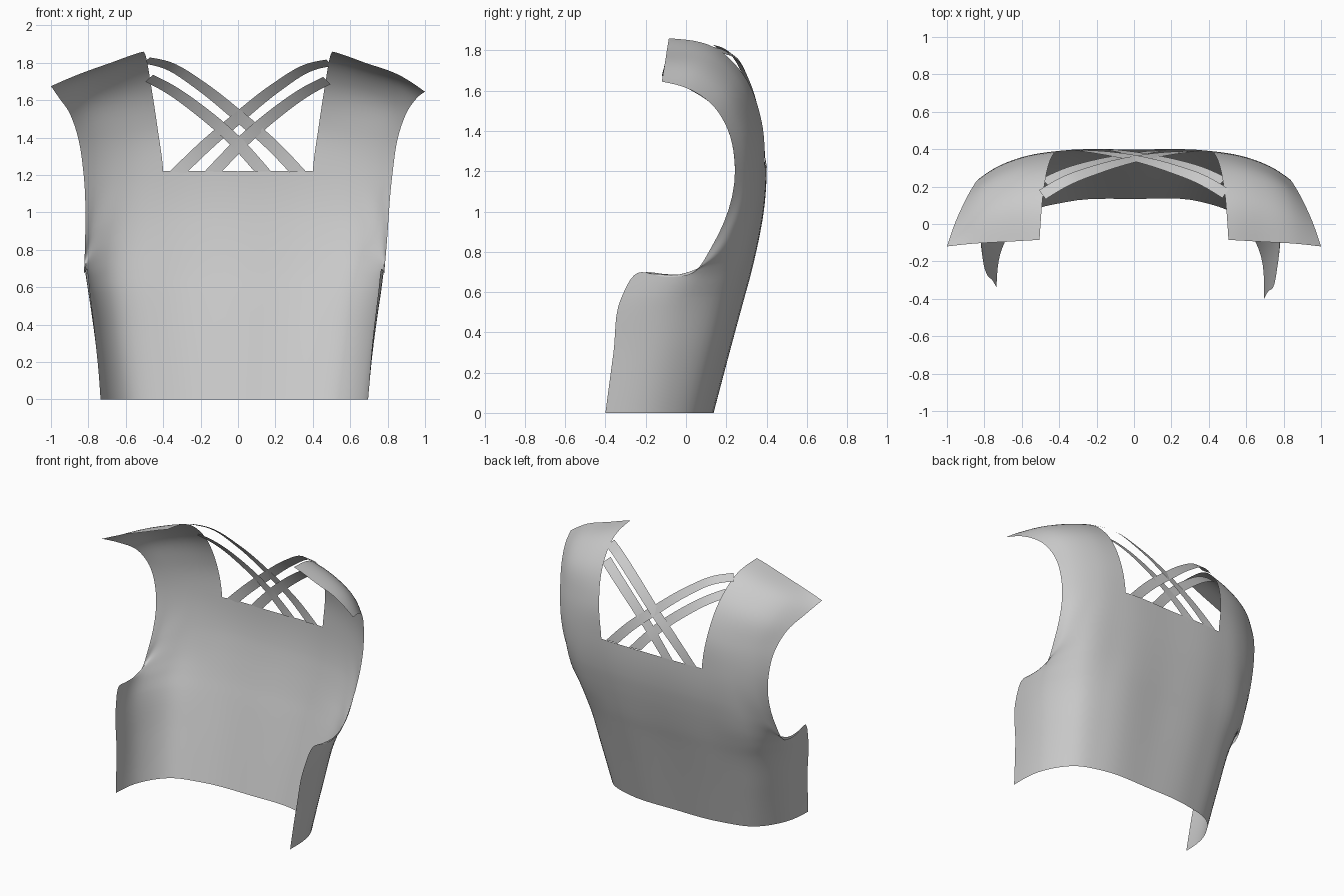
import bpy, bmesh, math
from mathutils import Vector as V

if "Cube" in bpy.data.objects:
    bpy.data.objects.remove(bpy.data.objects["Cube"])

# Cross rows of the right half: neck-side column, two middle columns, armhole/front edge
BODY = [
    [(.36, .118, 0), (.54, .05, 0), (.665, -.13, 0), (.695, -.40, 0)],
    [(.38, .198, .3), (.585, .12, .3), (.705, -.075, .3), (.718, -.36, .3)],
    [(.40, .272, .57), (.62, .19, .57), (.747, -.02, .57), (.75, -.322, .57)],
    [(.40, .304, .68), (.64, .222, .675), (.762, .022, .655), (.765, -.24, .695)],
    [(.40, .33, .78), (.645, .256, .76), (.762, .095, .715), (.782, -.10, .675)],
    [(.40, .353, .88), (.645, .288, .85), (.762, .165, .785), (.783, .025, .69)],
    [(.40, .375, 1.0), (.64, .323, .98), (.763, .232, .915), (.795, .13, .83)],
    [(.40, .391, 1.22), (.60, .357, 1.21), (.75, .295, 1.2), (.825, .243, 1.2)],
]
SHOULDER = [
    [(.43, .375, 1.45), (.60, .342, 1.43), (.75, .28, 1.42), (.855, .21, 1.40)],
    [(.465, .285, 1.68), (.63, .262, 1.645), (.80, .20, 1.59), (.90, .13, 1.53)],
    [(.488, .14, 1.815), (.66, .12, 1.765), (.835, .07, 1.695), (.955, .01, 1.61)],
    [(.505, -.085, 1.86), (.68, -.095, 1.80), (.86, -.105, 1.735), (1.0, -.12, 1.645)],
]
STRAPS = {
    "upper": [(.49, .16, 1.80), (.38, .225, 1.775), (.20, .295, 1.665),
              (0, .35, 1.505), (-.18, .38, 1.35), (-.325, .393, 1.21)],
    "lower": [(.475, .225, 1.705), (.37, .275, 1.65), (.20, .33, 1.53),
              (.02, .37, 1.375), (-.14, .397, 1.21)],
}
NECK_Z = 1.22
N = 6  # subdivisions per spline span


def spline(pts):
    """Smooth curve through unevenly spaced points, N samples per span."""
    p = [V(q) for q in pts]
    h = [(b - a).length for a, b in zip(p, p[1:])]
    d = [(b - a) / k for a, b, k in zip(p, p[1:], h)]
    inner = [(d[i] * h[i + 1] + d[i + 1] * h[i]) / (h[i] + h[i + 1]) for i in range(len(d) - 1)]
    m = [1.5 * d[0] - .5 * inner[0]] + inner + [1.5 * d[-1] - .5 * inner[-1]]
    out = []
    for i, k in enumerate(h):
        for s in range(N):
            t = s / N
            w = t * t * (3 - 2 * t)
            out.append(p[i] * (1 - w) + p[i + 1] * w
                       + m[i] * (k * t * (1 - t) ** 2) - m[i + 1] * (k * t * t * (1 - t)))
    return out + [p[-1]]


def sheet(name, rows, keep=lambda i, j: True):
    """Build a smooth open sheet from a grid of points."""
    bm = bmesh.new()
    g = [[bm.verts.new(p) for p in r] for r in rows]
    for i in range(len(g) - 1):
        for j in range(len(g[0]) - 1):
            if keep(i, j):
                f = bm.faces.new((g[i][j], g[i][j + 1], g[i + 1][j + 1], g[i + 1][j]))
                f.smooth = True
    bmesh.ops.delete(bm, geom=[v for v in bm.verts if not v.link_faces], context='VERTS')
    bmesh.ops.recalc_face_normals(bm, faces=bm.faces)
    me = bpy.data.meshes.new(name)
    bm.to_mesh(me)
    bm.free()
    ob = bpy.data.objects.new(name, me)
    bpy.context.collection.objects.link(ob)


def left(p, edge):
    """Mirror a point; the left side hangs a little wider below the armhole."""
    x, y, z = p
    k = min(1, max(0, (1 - z) / .3))
    return (-x - (.04 * k if x > .5 else 0), y + (.06 if edge and z < .6 else .03 * k * edge),
            z + (.03 if x > .99 else 0))


def full_row(r):
    """Left half, centre-back point and right half of one cross row."""
    x, y, z = r[0]
    return [left(p, p is r[3]) for p in reversed(r)] + [(0, y + .016 - .007 * z, z)] + r


# Back panel with both shoulders; the middle stops at the square neckline
cols = [spline(c) for c in zip(*map(full_row, BODY + SHOULDER))]
rows = [spline(r) for r in zip(*cols)]
neck = (len(BODY) - 1) * N
sheet("back_panel", rows, lambda i, j: i < neck or not 3 * N <= j < 5 * N)

# Crossed back straps: flat ribbons following the curve of the back
for name, pts in STRAPS.items():
    for side, s in (("right", 1), ("left", -1)):
        path = spline([(x * s, y + .003 * s, z + (.012 if s < 0 and z > 1.3 else 0))
                       for x, y, z in pts])
        ribbon = []
        for i, p in enumerate(path):
            t = path[min(i + 1, len(path) - 1)] - path[max(i - 1, 0)]
            a = max(0, (p.z - 1.2) * 1.6)
            w = t.cross(V((0, math.cos(a), math.sin(a)))).normalized() * .034
            ribbon.append([p - w, p + w])
        # trim the lower end along the neckline
        ribbon[-1] = [q + t * ((NECK_Z - q.z) / t.z) for q in ribbon[-1]]
        sheet(f"{name}_strap_{side}", ribbon)
